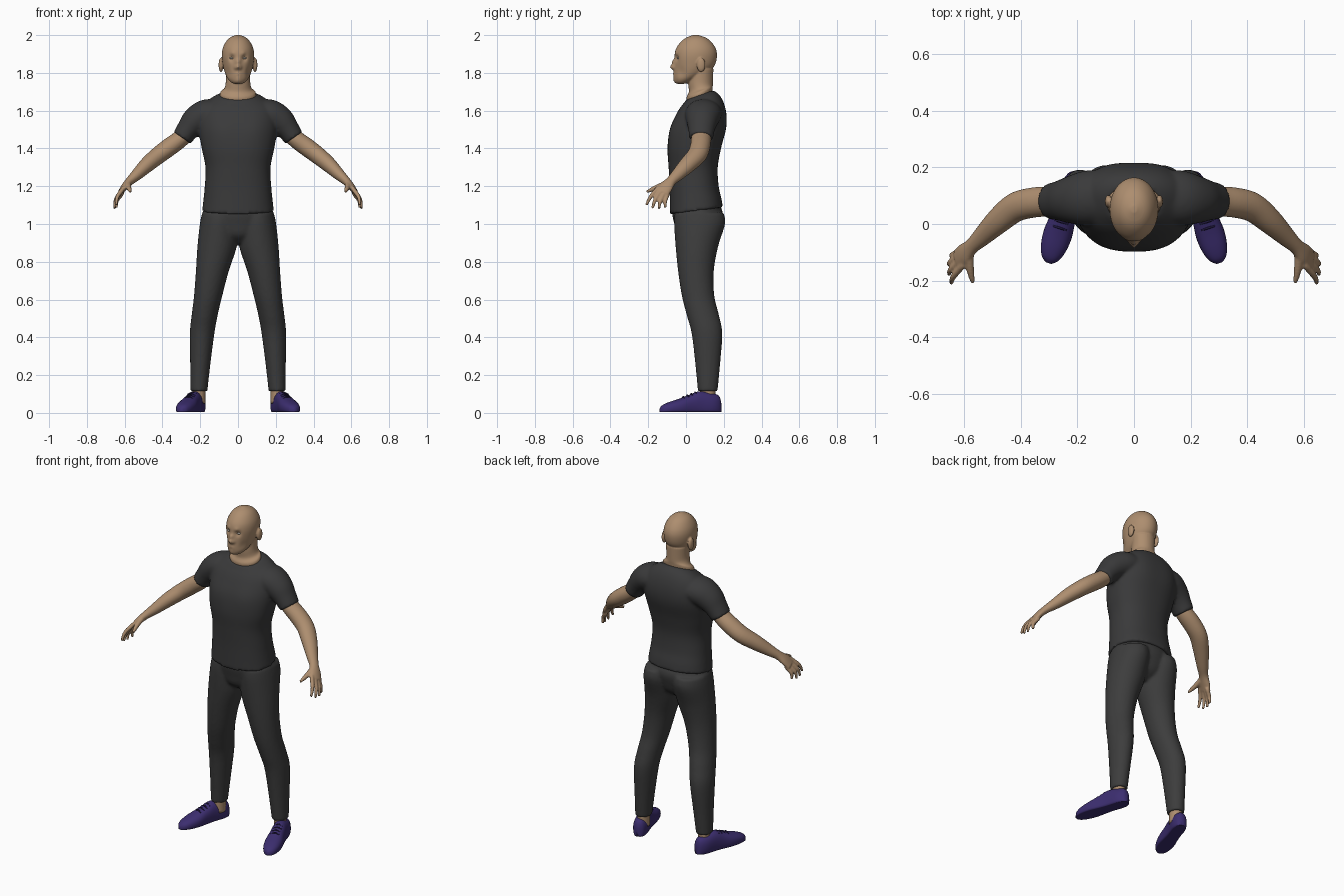
import bpy, bmesh, math
from mathutils import Vector, Matrix

cube = bpy.data.objects.get("Cube")
if cube:
    bpy.data.objects.remove(cube)

X, Y, Z = Vector((1, 0, 0)), Vector((0, 1, 0)), Vector((0, 0, 1))


def material(name, *rgb):
    mat = bpy.data.materials.new(name)
    mat.use_nodes = True
    mat.diffuse_color = (*rgb, 1)
    node = next(n for n in mat.node_tree.nodes if n.type == "BSDF_PRINCIPLED")
    node.inputs["Base Color"].default_value = (*rgb, 1)
    node.inputs["Roughness"].default_value = 0.8
    return mat


skin = material("skin", 0.42, 0.27, 0.16)
shirt_cloth = material("charcoal_shirt", 0.042, 0.042, 0.043)
trouser_cloth = material("charcoal_trousers", 0.046, 0.046, 0.046)
shoe_purple = material("purple_shoe", 0.045, 0.027, 0.16)
lace_dark = material("dark_lace", 0.015, 0.01, 0.05)
eye_pale = material("pale_eye", 0.6, 0.55, 0.48)


def spline(rows, steps):
    """Catmull-Rom interpolation of rows of numbers."""
    dense = []
    for i in range(len(rows) - 1):
        p, q, r, s = (rows[min(max(i + k, 0), len(rows) - 1)] for k in (-1, 0, 1, 2))
        for j in range(steps):
            t = j / steps
            dense.append([b + t * (c - a + t * (2*a - 5*b + 4*c - d + t * (3*(b - c) + d - a))) / 2
                          if steps > 1 else b for a, b, c, d in zip(p, q, r, s)])
            dense[-1] = [b + 0.5 * t * ((c - a) + t * ((2*a - 5*b + 4*c - d) + t * (3*(b - c) + d - a)))
                         for a, b, c, d in zip(p, q, r, s)]
    return dense + [list(rows[-1])]


def loft(bm, rows, ref, axis=None, sides=32, power=2.0, steps=5, floor=None):
    """Skin rounded sections (x, y, z, half width, half depth, tilt) along a path."""
    rows = spline([tuple(r) + (0,) * (6 - len(r)) for r in rows], steps)
    centres = [Vector(r[:3]) for r in rows]
    rings = []
    for i, (c, row) in enumerate(zip(centres, rows)):
        t = axis or (centres[min(i + 1, len(rows) - 1)] - centres[max(i - 1, 0)]).normalized()
        u = (ref - ref.dot(t) * t).normalized()
        v = t.cross(u)
        ring = []
        for k in range(sides):
            ca, sa = math.cos(math.tau * k / sides), math.sin(math.tau * k / sides)
            co = c + u * row[3] * math.copysign(abs(ca) ** (2 / power), ca)
            co += v * row[4] * math.copysign(abs(sa) ** (2 / power), sa)
            co.z += row[5] * (co.y - c.y)
            if floor is not None:
                co.z = max(co.z, floor)
            ring.append(bm.verts.new(co))
        rings.append(ring)
    for a, b in zip(rings, rings[1:]):
        for k in range(sides):
            n = (k + 1) % sides
            bm.faces.new((a[k], a[n], b[n], b[k]))
    bm.faces.new(rings[0])
    bm.faces.new(rings[-1])


def upright(bm, rows, flip=1, **kw):
    """Loft of level sections: (z, centre x, half width, front y, back y, tilt)."""
    loft(bm, [(flip * r[1], (r[3] + r[4]) / 2, r[0], r[2], (r[4] - r[3]) / 2, *r[5:])
              for r in rows], X, axis=Z, **kw)


def ball(bm, loc, scale):
    m = Matrix.Translation(loc) @ Matrix.Diagonal((*scale, 1))
    bmesh.ops.create_uvsphere(bm, u_segments=20, v_segments=12, radius=1, matrix=m)


def push(bm, centre, radius, move):
    """Soft sculpting stroke."""
    centre, move = Vector(centre), Vector(move)
    for v in bm.verts:
        v.co += move * math.exp(-(v.co - centre).length_squared / radius ** 2)


def finish(bm, name, mat, voxel=None, smooth=3, mirror=False):
    bmesh.ops.recalc_face_normals(bm, faces=bm.faces)
    for f in bm.faces:
        f.smooth = True
    mesh = bpy.data.meshes.new(name)
    bm.to_mesh(mesh)
    bm.free()
    mesh.materials.append(mat)
    obj = bpy.data.objects.new(name, mesh)
    bpy.context.collection.objects.link(obj)
    if voxel:
        mod = obj.modifiers.new("blend", "REMESH")
        mod.mode, mod.voxel_size, mod.use_smooth_shade = "VOXEL", voxel, True
        mod = obj.modifiers.new("soften", "SMOOTH")
        mod.factor, mod.iterations = 0.5, smooth
    if mirror:
        obj.modifiers.new("mirror", "MIRROR")
    return obj


# Head: skull and jaw, sculpted face, ears, neck
bm = bmesh.new()
upright(bm, [(1.742, 0, .02, -.045, -.01), (1.75, 0, .037, -.056, .02), (1.77, 0, .055, -.062, .06),
             (1.8, 0, .069, -.063, .115), (1.84, 0, .08, -.061, .152), (1.89, 0, .086, -.061, .164),
             (1.93, 0, .081, -.052, .157), (1.965, 0, .064, -.027, .133), (1.987, 0, .042, .002, .104),
             (2.001, 0, .01, .04, .064)], sides=96, steps=6)
push(bm, (0, -.061, 1.832), .014, (0, -.026, 0))
push(bm, (0, -.061, 1.858), .013, (0, -.014, 0))
push(bm, (0, -.063, 1.79), .016, (0, -.007, 0))
push(bm, (0, -.07, 1.785), .007, (0, .005, 0))
push(bm, (0, -.06, 1.758), .018, (0, -.006, 0))
for s in (1, -1):
    push(bm, (s * .033, -.054, 1.878), .017, (0, .014, 0))
    push(bm, (s * .03, -.056, 1.902), .014, (0, -.006, 0))
    push(bm, (s * .013, -.062, 1.828), .009, (0, -.008, 0))
    push(bm, (s * .06, -.03, 1.805), .028, (s * -.006, 0, 0))
    ball(bm, (s * .09, .08, 1.842), (.013, .023, .038))
upright(bm, [(1.6, 0, .08, .02, .13), (1.688, 0, .096, .002, .14, .35), (1.715, 0, .074, .015, .142, .25),
             (1.75, 0, .065, .012, .143), (1.82, 0, .066, .02, .145)])
finish(bm, "head", skin, voxel=.005, smooth=2)

# Eyes
bm = bmesh.new()
for s in (1, -1):
    ball(bm, (s * .033, -.04, 1.878), (.012, .008, .005))
finish(bm, "eyes", eye_pale)

# Shirt: torso and short sleeves blended together
bm = bmesh.new()
upright(bm, [(1.07, 0, .19, -.086, .195, .13), (1.12, 0, .184, -.086, .188, .1), (1.2, 0, .176, -.087, .173),
             (1.3, 0, .172, -.092, .168), (1.4, 0, .192, -.097, .185), (1.5, 0, .207, -.08, .207),
             (1.58, 0, .203, -.05, .209), (1.63, 0, .18, -.03, .197, .12), (1.662, 0, .142, -.015, .172, .28),
             (1.682, 0, .1, 0, .142, .36)], sides=48, power=2.3)
for s in (1, -1):
    loft(bm, [(s * .1, .095, 1.59, .09, .07), (s * .17, .09, 1.58, .095, .079), (s * .225, .085, 1.545, .083, .075),
              (s * .265, .082, 1.5, .07, .061), (s * .297, .08, 1.455, .063, .054)], Y)
    push(bm, (s * .09, .2, 1.55), .09, (0, .008, 0))
    push(bm, (s * .09, -.07, 1.5), .08, (0, -.01, 0))
finish(bm, "shirt", shirt_cloth, voxel=.009, smooth=4)

# Trousers: pelvis and two legs blended together
bm = bmesh.new()
upright(bm, [(.9, 0, .05, .0, .11), (.94, 0, .13, -.045, .16), (1.0, 0, .185, -.062, .185),
             (1.06, 0, .185, -.073, .195), (1.12, 0, .165, -.065, .168)], sides=48)
for s in (1, -1):
    upright(bm, [(.115, .207, .045, .063, .167), (.25, .2, .053, .05, .18), (.42, .19, .065, .03, .192),
                 (.52, .176, .069, .003, .174), (.62, .158, .075, -.022, .15), (.75, .136, .087, -.042, .147),
                 (.88, .111, .104, -.055, .17), (1.0, .1, .102, -.063, .207), (1.06, .095, .095, -.06, .2)], flip=s)
finish(bm, "trousers", trouser_cloth, voxel=.009, smooth=3)

# Arm with palm, fingers and thumb
bm = bmesh.new()
loft(bm, [(.25, .085, 1.51, .045, .043), (.3, .08, 1.455, .052, .046), (.36, .075, 1.41, .053, .048),
          (.42, .058, 1.365, .052, .046), (.48, .01, 1.315, .046, .041), (.535, -.043, 1.262, .035, .031),
          (.572, -.078, 1.228, .028, .023), (.6, -.105, 1.197, .037, .019), (.624, -.126, 1.165, .037, .013)], Y)
fingers = [((.612, -.155, 1.182), (.645, -.21, 1.1)), ((.622, -.138, 1.168), (.653, -.178, 1.083)),
           ((.625, -.118, 1.158), (.653, -.144, 1.079)), ((.62, -.099, 1.153), (.643, -.11, 1.086))]
for base, tip in fingers:
    base, tip = Vector(base), Vector(tip)
    knuckle = (base + tip) / 2 + Vector((.01, -.005, .003))
    root = base + (base - knuckle) * .4
    loft(bm, [(*p, r, r) for p, r in ((root, .01), (base, .012), (knuckle, .0105), (tip, .007))], Y, sides=12)
loft(bm, [(.58, -.09, 1.22, .016, .016), (.58, -.14, 1.2, .015, .015), (.575, -.178, 1.184, .012, .012),
          (.568, -.208, 1.17, .007, .007)], X, sides=12)
finish(bm, "arms", skin, voxel=.0055, smooth=2, mirror=True)

# Ankles
bm = bmesh.new()
upright(bm, [(.05, .207, .034, .075, .155), (.15, .207, .034, .075, .155)])
finish(bm, "ankles", skin, mirror=True)

# Shoes: stations from heel to toe as (progress, half width, height)
heel, toe = Vector((.198, .184, 0)), Vector((.302, -.138, 0))
stations = [(0, .012, .06), (.04, .03, .092), (.15, .042, .104), (.35, .042, .114), (.5, .045, .097),
            (.68, .051, .075), (.84, .045, .058), (.95, .03, .042), (1, .01, .025)]
bm = bmesh.new()
loft(bm, [(*(heel.lerp(toe, t) + Z * h * .4), w, h * .6) for t, w, h in stations], X,
     axis=(toe - heel).normalized(), power=2.3, floor=.004)
finish(bm, "shoes", shoe_purple, mirror=True)

# Laces: short bands arched over the instep
bm = bmesh.new()
across = Z.cross(toe - heel).normalized()
for i in range(4):
    t = .42 + i * .065
    top = heel.lerp(toe, t) + Z * (.109 - i * .0075)
    loft(bm, [(*(top + across * k * .024 - Z * abs(k) * .011), .004, .004) for k in (-1, -.5, 0, .5, 1)],
         Z, sides=8, steps=3)
finish(bm, "laces", lace_dark, mirror=True)
